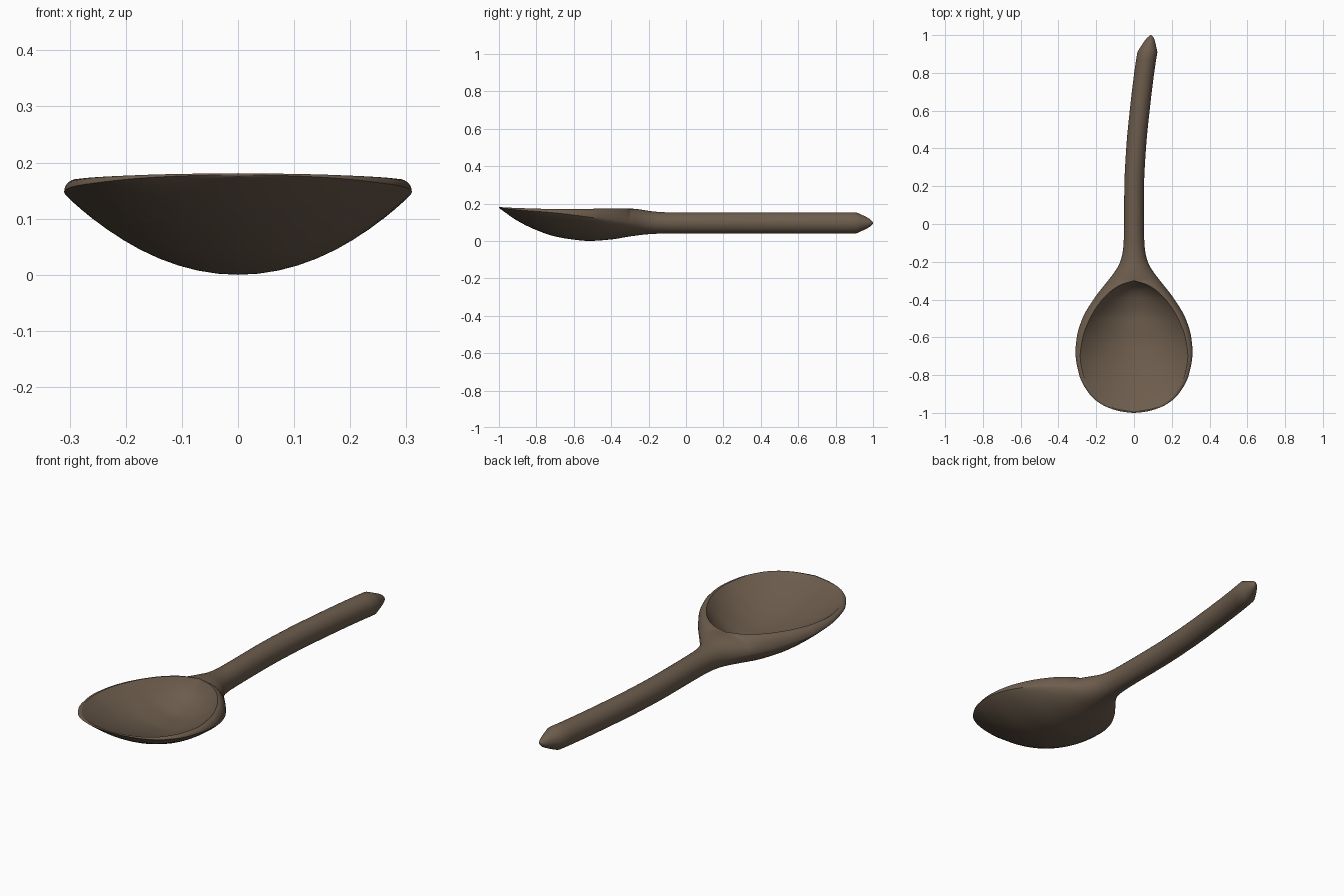
import bpy, bmesh, math

if "Cube" in bpy.data.objects:
    bpy.data.objects.remove(bpy.data.objects["Cube"])


def curve(pts):
    """Smooth monotone interpolation through (y, value) pairs."""
    n = len(pts)
    d = [(pts[i + 1][1] - pts[i][1]) / (pts[i + 1][0] - pts[i][0]) for i in range(n - 1)]
    m = [d[0]] + [2 * a * b / (a + b) if a * b > 0 else 0 for a, b in zip(d, d[1:])] + [d[-1]]

    def f(y):
        if y <= pts[0][0]:
            return pts[0][1]
        if y >= pts[-1][0]:
            return pts[-1][1]
        i = max(k for k in range(n - 1) if pts[k][0] <= y)
        h = pts[i + 1][0] - pts[i][0]
        t = (y - pts[i][0]) / h
        return ((2*t**3 - 3*t*t + 1) * pts[i][1] + (t**3 - 2*t*t + t) * h * m[i]
                + (3*t*t - 2*t**3) * pts[i + 1][1] + (t**3 - t*t) * h * m[i + 1])
    return f


# Profiles along the length of the spoon
width = curve([(-1, .004), (-.995, .055), (-.98, .115), (-.95, .18), (-.9, .236), (-.8, .29),
               (-.68, .31), (-.6, .303), (-.5, .273), (-.4, .215), (-.3, .138), (-.25, .1),
               (-.2, .073), (-.15, .06), (-.1, .055), (0, .052), (.91, .053)])
top = curve([(-1, .181), (-.9, .176), (-.7, .171), (-.3, .173), (-.25, .169), (-.18, .158), (-.1, .153), (.91, .153)])
bottom = curve([(-1, .176), (-.9, .107), (-.8, .058), (-.7, .024), (-.6, .007), (-.52, 0),
                (-.4, .008), (-.3, .024), (-.2, .036), (-.1, .04), (.91, .04)])
widest_z = curve([(-1, .178), (-.9, .166), (-.7, .15), (-.5, .125), (-.3, .1), (-.2, .097), (.91, .097)])
cavity = curve([(-.995, 0), (-.98, .09), (-.95, .16), (-.9, .216), (-.8, .268), (-.7, .285), (-.6, .271),
                (-.5, .233), (-.4, .168), (-.35, .115), (-.32, .067), (-.3, 0)])
floor = curve([(-.995, .178), (-.9, .136), (-.8, .098), (-.7, .07), (-.6, .055), (-.5, .054),
               (-.4, .078), (-.35, .107), (-.3, .172)])
power = curve([(-1, 1), (-.6, .95), (-.4, .75), (-.2, .5), (.91, .5)])
bend = curve([(.1, 0), (.2, .001), (.4, .011), (.6, .03), (.8, .054), (.91, .071), (1, .09)])


def section(y):
    w, zt, zb, zw = width(y), top(y), bottom(y), widest_z(y)
    c = min(cavity(y), w * .96) if -.995 < y < -.3 else 0
    zf = min(floor(y), zt) if c > 0 else zt
    k = 1.0                                   # pointed handle end
    if y > .91:
        k = curve([(.91, 1), (.95, .68), (.985, .34), (1, .06)])(y)
    pts = []
    for i in range(25):                       # underside, left to right
        s = -math.cos(math.pi * i / 24)
        pts.append((w * s, zw - (zw - zb) * max(0, 1 - s * s) ** power(y)))
    rim = []
    for i in range(1, 8):                     # rounded rim
        a = math.pi / 2 * i / 7
        rim.append((c + (w - c) * math.cos(a), zw + (zt - zw) * math.sin(a)))
    pts += rim
    for i in range(1, 20):                    # hollow, right to left
        s = math.cos(math.pi * i / 20)
        pts.append((c * s, zt - (zt - zf) * (1 - s * s)))
    pts += [(-x, z) for x, z in reversed(rim)]
    return [(bend(y) + x * k, y, .0965 + (z - .0965) * k) for x, z in pts]


# Stations: dense at the bowl tip and at the back of the hollow
ys = [-.65 - .35 * math.cos(math.pi * i / 48) for i in range(49)]
ys += [-.29 + .02 * i for i in range(13)] + [.02 + .0445 * i for i in range(20)]
ys += [.91, .93, .95, .97, .985, .994, 1]
ys = sorted(set(round(y, 4) for y in ys))

bm = bmesh.new()
rings = [[bm.verts.new(p) for p in section(y)] for y in ys]
n = len(rings[0])
for a, b in zip(rings, rings[1:]):
    for i in range(n):
        j = (i + 1) % n
        bm.faces.new((a[i], a[j], b[j], b[i]))
bm.faces.new(rings[0])
bm.faces.new(rings[-1])
bmesh.ops.remove_doubles(bm, verts=bm.verts, dist=.0002)
bmesh.ops.recalc_face_normals(bm, faces=bm.faces)
mesh = bpy.data.meshes.new("spoon")
bm.to_mesh(mesh)
bm.free()

spoon = bpy.data.objects.new("spoon", mesh)
bpy.context.collection.objects.link(spoon)
wood = bpy.data.materials.new("dark wood")
wood.diffuse_color = (.15, .107, .073, 1)
wood.use_nodes = True
wood.node_tree.nodes["Principled BSDF"].inputs["Base Color"].default_value = wood.diffuse_color
mesh.materials.append(wood)
bpy.context.view_layer.objects.active = spoon
spoon.select_set(True)
bpy.ops.object.shade_smooth_by_angle(angle=math.radians(32))
